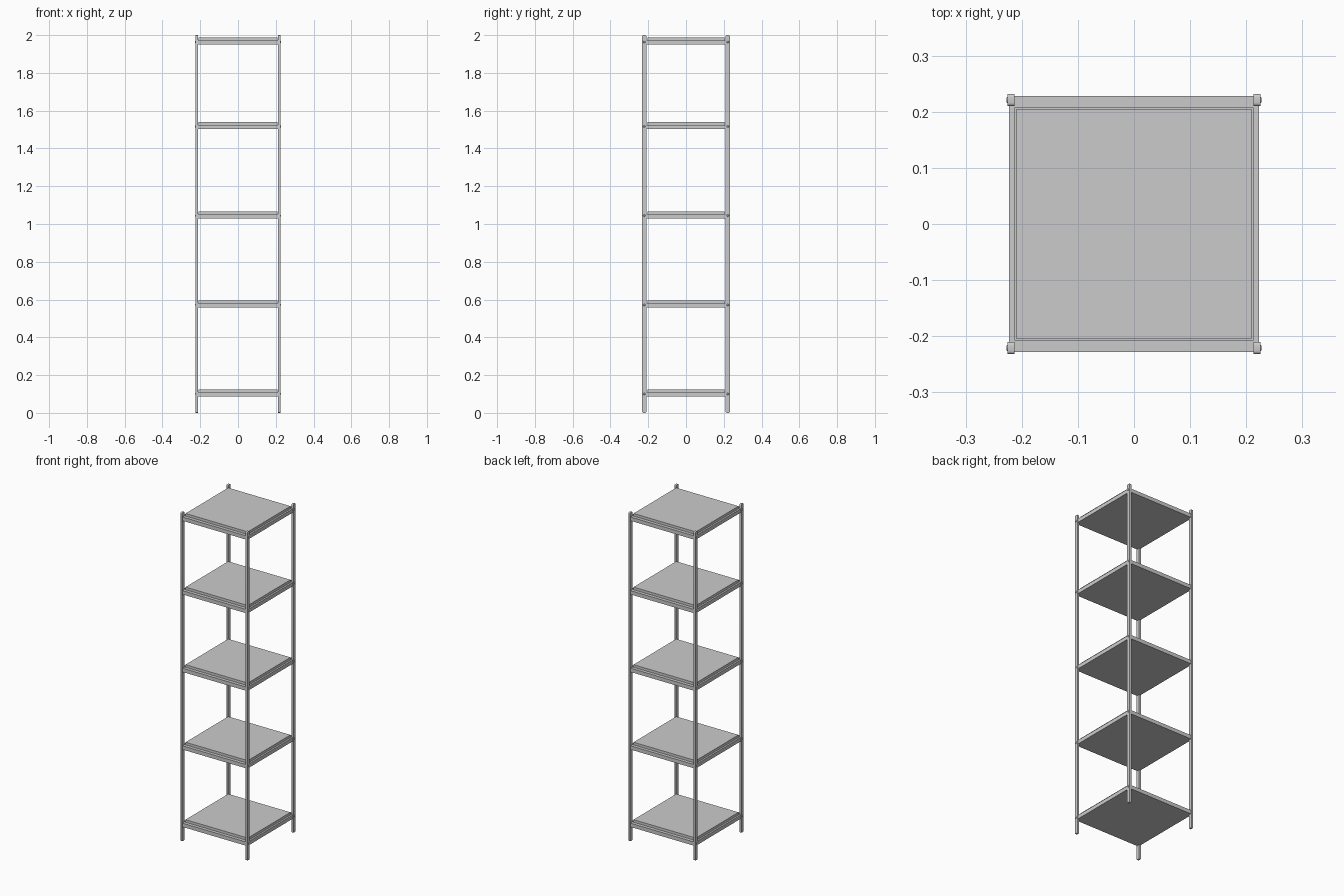
import bpy, bmesh, math
from mathutils import Matrix

if "Cube" in bpy.data.objects:
    bpy.data.objects.remove(bpy.data.objects["Cube"])

# Undersides of the five shelves
SHELVES = [0.087, 0.558, 1.030, 1.502, 1.950]


def finish(name, bm, smooth=False):
    bmesh.ops.recalc_face_normals(bm, faces=bm.faces)
    me = bpy.data.meshes.new(name)
    bm.to_mesh(me)
    bm.free()
    ob = bpy.data.objects.new(name, me)
    bpy.context.collection.objects.link(ob)
    if smooth:
        bpy.context.view_layer.objects.active = ob
        ob.select_set(True)
        bpy.ops.object.shade_smooth_by_angle(angle=math.radians(35))
        ob.select_set(False)
    return ob


def box(name, x0, x1, y0, y1, z0, z1):
    bm = bmesh.new()
    m = Matrix.Translation(((x0 + x1) / 2, (y0 + y1) / 2, (z0 + z1) / 2))
    m = m @ Matrix.Diagonal((x1 - x0, y1 - y0, z1 - z0, 1))
    bmesh.ops.create_cube(bm, size=1, matrix=m)
    return finish(name, bm)


def post(name, sx, sy):
    # Flat upright with rounded top and bottom ends
    r, cy, c = 0.011, sy * 0.221, 0.006
    pts = []
    for oy, oz, a0 in ((r - c, 2 - c, 0), (c - r, 2 - c, 90),
                       (c - r, c, 180), (r - c, c, 270)):
        for i in range(5):
            a = math.radians(a0 + i * 22.5)
            pts.append((cy + oy + c * math.cos(a), oz + c * math.sin(a)))
    bm = bmesh.new()
    face = bm.faces.new([bm.verts.new((sx * 0.213, y, z)) for y, z in pts])
    ext = bmesh.ops.extrude_face_region(bm, geom=[face])
    moved = [v for v in ext["geom"] if isinstance(v, bmesh.types.BMVert)]
    bmesh.ops.translate(bm, verts=moved, vec=(sx * 0.012, 0, 0))
    return finish(name, bm, True)


def bolt(name, sx, sy, z):
    # Low tapered screw head on the outside of the upright
    bm = bmesh.new()
    m = Matrix.Translation((sx * 0.2255, sy * 0.221, z))
    m = m @ Matrix.Rotation(sx * math.pi / 2, 4, 'Y')
    bmesh.ops.create_cone(bm, cap_ends=True, segments=16, radius1=0.007,
                          radius2=0.004, depth=0.003, matrix=m)
    return finish(name, bm, True)


# Four uprights
for sx in (-1, 1):
    for sy in (-1, 1):
        post("upright_post", sx, sy)

for z in SHELVES:
    # Raised shelf panel on a thin base that joins the rails
    box("shelf_panel", -0.2095, 0.2095, -0.205, 0.205, z + 0.004, z + 0.037)
    box("shelf_base", -0.213, 0.213, -0.209, 0.209, z, z + 0.004)
    for s in (-1, 1):
        # Wide front/back rails and narrow side rails
        box("cross_rail", -0.213, 0.213, *sorted((s * 0.208, s * 0.228)), z, z + 0.023)
        box("side_rail", *sorted((s * 0.212, s * 0.2225)), -0.21, 0.21, z, z + 0.023)
        for t in (-1, 1):
            bolt("bolt_head", s, t, z + 0.014)
